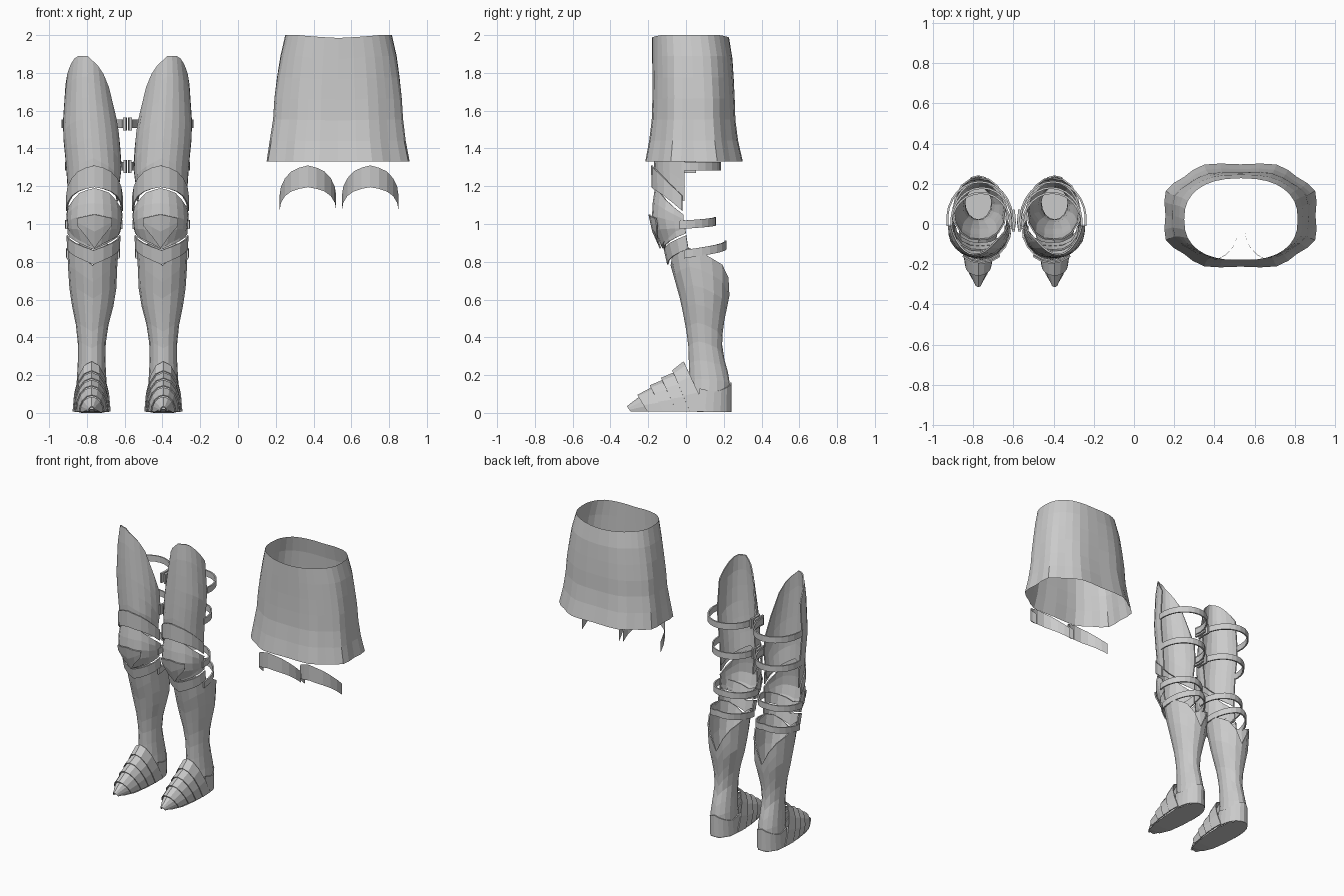
import bpy, bmesh
from math import sin, cos, radians, copysign

cube = bpy.data.objects.get("Cube")
if cube:
    bpy.data.objects.remove(cube, do_unlink=True)

steel = bpy.data.materials.new("plain_steel_grey")
steel.use_nodes = True
steel.diffuse_color = (0.6, 0.6, 0.6, 1)
steel.node_tree.nodes["Principled BSDF"].inputs["Base Color"].default_value = (0.6, 0.6, 0.6, 1)

# Each leg has an origin and an outward direction
LEGS = (("left_", -0.395, 1), ("right_", -0.775, -1))
SPARE = (("left_", 0.715, 1), ("right_", 0.355, -1))


def lookup(table, v):
    """Interpolate rows of (key, values...) at key v."""
    if v <= table[0][0]:
        return table[0][1:]
    for lo, hi in zip(table, table[1:]):
        if v <= hi[0]:
            f = (v - lo[0]) / (hi[0] - lo[0])
            return [p + (q - p) * f for p, q in zip(lo[1:], hi[1:])]
    return table[-1][1:]


def even(table):
    """Mirror an angle table about zero."""
    return [(-a, z) for a, z in reversed(table) if a > 0] + table


def grid_object(name, rows, ox, s, thick):
    """Skin rows of points, placed at ox and flipped by s."""
    bm = bmesh.new()
    vs = [[bm.verts.new((ox + s * x, y, z)) for x, y, z in row] for row in rows]
    for lower, upper in zip(vs, vs[1:]):
        for j in range(len(lower) - 1):
            quad = [lower[j], lower[j + 1], upper[j + 1], upper[j]]
            bm.faces.new(quad if s > 0 else quad[::-1])
    bmesh.ops.remove_doubles(bm, verts=bm.verts, dist=0.0005)
    me = bpy.data.meshes.new(name)
    bm.to_mesh(me)
    bm.free()
    me.materials.append(steel)
    ob = bpy.data.objects.new(name, me)
    bpy.context.collection.objects.link(ob)
    if thick:
        mod = ob.modifiers.new("thickness", "SOLIDIFY")
        mod.thickness = thick
        mod.offset = -1
    return ob


def shell(name, places, prof, bot, top, a0, a1, n, m, power=1.0, wave=0.0, thick=0.008):
    """Curved plate: prof rows are (z, inner x, outer x, front y, back y);
    bot and top give edge height by angle, zero being the front."""
    rows = []
    for i in range(m + 1):
        t = i / m
        row = []
        for j in range(n + 1):
            a = a0 + (a1 - a0) * j / n
            zb, zt = lookup(bot, a)[0], lookup(top, a)[0]
            z = zb + (zt - zb) * t
            x0, x1, y0, y1 = lookup(prof, z)
            sn, cs = sin(radians(a)), cos(radians(a))
            k = 1 - wave * (1 - t) * cos(radians(8 * a))
            sx = copysign(abs(sn) ** power, sn) * k
            sy = copysign(abs(cs) ** power, cs) * k
            row.append(((x0 + x1) / 2 + (x1 - x0) / 2 * sx,
                        (y0 + y1) / 2 - (y1 - y0) / 2 * sy, z))
        rows.append(row)
    for side, ox, s in places:
        grid_object(side + name, rows, ox, s, thick)


# Skirt: flared, fluted at the hem
shell("skirt", (("", 0.53, 1),),
      [(1.33, -0.385, 0.385, -0.22, 0.305), (1.46, -0.365, 0.36, -0.195, 0.275),
       (1.55, -0.35, 0.35, -0.185, 0.265), (1.7, -0.34, 0.34, -0.18, 0.26),
       (1.9, -0.305, 0.31, -0.18, 0.245), (2.0, -0.28, 0.285, -0.18, 0.225)],
      [(0, 1.33)],
      [(0, 1.985), (45, 2.0), (135, 2.0), (180, 1.985), (225, 2.0), (315, 2.0), (360, 1.985)],
      0, 360, 32, 6, power=0.82, wave=0.03, thick=0)

# Thigh plates: open at the back, highest on the outer front
shell("thigh_plate", LEGS,
      [(1.15, -0.14, 0.125, -0.16, 0.12), (1.3, -0.16, 0.135, -0.17, 0.13),
       (1.5, -0.145, 0.155, -0.17, 0.13), (1.75, -0.1, 0.138, -0.165, 0.12),
       (1.89, -0.075, 0.115, -0.155, 0.11)],
      [(-95, 1.12), (0, 1.24), (95, 1.12)],
      [(-95, 1.42), (-80, 1.55), (-60, 1.76), (-35, 1.83), (0, 1.89),
       (40, 1.89), (70, 1.83), (95, 1.74)],
      -95, 95, 12, 6)

# Arched plates above the knees, and a spare pair below the skirt
arch_profile = [(1.07, -0.165, 0.135, -0.18, 0.14), (1.31, -0.165, 0.135, -0.185, 0.14)]
arch_top = even([(0, 1.31), (30, 1.29), (60, 1.23), (90, 1.15)])
arch_bottom = even([(0, 1.195), (30, 1.18), (60, 1.14), (90, 1.07)])
shell("upper_knee_plate", LEGS, arch_profile, arch_bottom, arch_top, -90, 90, 10, 1)
shell("spare_arched_plate", SPARE, arch_profile, arch_bottom, arch_top, -90, 90, 10, 1, thick=0)

# Knee cups with a raised pointed crest
knee_profile = [(0.87, -0.11, 0.08, -0.125, 0.1), (0.96, -0.155, 0.125, -0.165, 0.12),
                (1.05, -0.165, 0.135, -0.185, 0.13), (1.19, -0.14, 0.11, -0.165, 0.12)]
shell("knee_cup", LEGS, knee_profile,
      even([(0, 0.87), (40, 0.91), (90, 0.95)]),
      even([(0, 1.19), (35, 1.17), (60, 1.12), (95, 1.05)]), -95, 95, 10, 4)
shell("knee_crest", LEGS,
      [(z, a - 0.012, b + 0.012, c - 0.014, d) for z, a, b, c, d in knee_profile],
      even([(0, 0.87), (36, 0.99)]), even([(0, 1.05), (36, 1.03)]), -36, 36, 4, 2)

# Overlapping chevron plates under the knee
for name, drop, grow in (("lower_knee_plate", 0, 0), ("shin_collar", 0.08, 0.006)):
    shell(name, LEGS,
          [(0.79, -0.14 - grow, 0.12 + grow, -0.1, 0.15), (1.0, -0.15 - grow, 0.13 + grow, -0.15, 0.13)],
          even([(0, 0.865 - drop), (35, 0.9 - drop), (90, 0.95 - drop)]),
          even([(0, 0.94 - drop), (35, 0.97 - drop), (90, 1.02 - drop)]), -90, 90, 8, 1)

# Greaves: closed around the calf with a notch at the back
greave_top = [(0, 0.78), (40, 0.85), (75, 0.88), (105, 0.83), (145, 0.77), (180, 0.62)]
shell("greave", LEGS,
      [(0.08, -0.085, 0.085, 0.01, 0.235), (0.18, -0.078, 0.078, 0.015, 0.232),
       (0.33, -0.07, 0.07, 0.015, 0.19), (0.45, -0.085, 0.08, 0.0, 0.195),
       (0.62, -0.13, 0.115, -0.035, 0.23), (0.77, -0.135, 0.125, -0.08, 0.24),
       (0.9, -0.145, 0.13, -0.1, 0.23)],
      [(0, 0.08)], greave_top + [(360 - a, z) for a, z in reversed(greave_top[:-1])],
      0, 360, 16, 8)

# Back straps with a small buckle on the inner side
for name, z, reach, x0, x1, tilt in (("upper_thigh_strap", 1.53, 0.215, -0.175, 0.16, 0),
                                     ("lower_thigh_strap", 1.305, 0.185, -0.175, 0.14, 0),
                                     ("knee_strap", 1.005, 0.16, -0.165, 0.14, 0.01),
                                     ("calf_strap", 0.865, 0.215, -0.15, 0.135, 0.025)):
    prof = [(z - 0.1, x0, x1, -0.17, reach), (z + 0.1, x0, x1, -0.17, reach)]
    shell(name, LEGS, prof, [(80, z - 0.022 - tilt), (180, z - 0.022 + tilt), (280, z - 0.022 - tilt)],
          [(80, z + 0.022 - tilt), (180, z + 0.022 + tilt), (280, z + 0.022 - tilt)],
          80, 280, 14, 1, thick=0.01)
    if "thigh" in name:
        wide = [(h, a - 0.012, b, c, d) for h, a, b, c, d in prof]
        shell(name + "_buckle", LEGS, wide, [(0, z - 0.035)], [(0, z + 0.035)], 255, 285, 2, 1, thick=0.014)


def foot_arch(y, h, w, lean, n=8):
    """Arched cross-section of the foot, its lower ends leaning back."""
    angles = [radians(90 - 180 * j / n) for j in range(n + 1)]
    return [(w * sin(a), y + lean * (1 - cos(a)), 0.008 + (h - 0.008) * cos(a)) for a in angles]


# Foot lames, stepped from the toe back to the instep
stations = [(-0.31, 0.03, 0.012, 0.02), (-0.245, 0.08, 0.055, 0.05), (-0.18, 0.13, 0.074, 0.07),
            (-0.12, 0.17, 0.084, 0.08), (-0.06, 0.21, 0.09, 0.09), (-0.01, 0.268, 0.092, 0.12)]
for i, (front, back) in enumerate(zip(stations, stations[1:])):
    y, h, w, lean = front
    step = 0.01 if i else 0
    rows = [foot_arch(y - step, h + step, w + step / 2, lean), foot_arch(*back)]
    for side, ox, s in LEGS:
        grid_object(side + "foot_lame_" + str(i + 1), rows, ox, s, 0.006)

# Heel guards
shell("heel_guard", LEGS,
      [(0.0, -0.092, 0.092, -0.03, 0.24), (0.15, -0.088, 0.088, -0.01, 0.242)],
      [(0, 0.004)], [(70, 0.13), (110, 0.11), (180, 0.16), (250, 0.11), (290, 0.13)],
      70, 290, 12, 2)

# Soles: flat, tapering to the toe
outline = [(-0.3, 0.015, 0.02), (-0.25, 0.045, 0.006), (-0.17, 0.07, 0), (-0.06, 0.085, 0),
           (0.06, 0.09, 0), (0.17, 0.078, 0), (0.235, 0.035, 0)]
for side, ox, s in LEGS:
    grid_object(side + "sole", [[(-w, y, z), (w, y, z)] for y, w, z in reversed(outline)], ox, s, 0)
